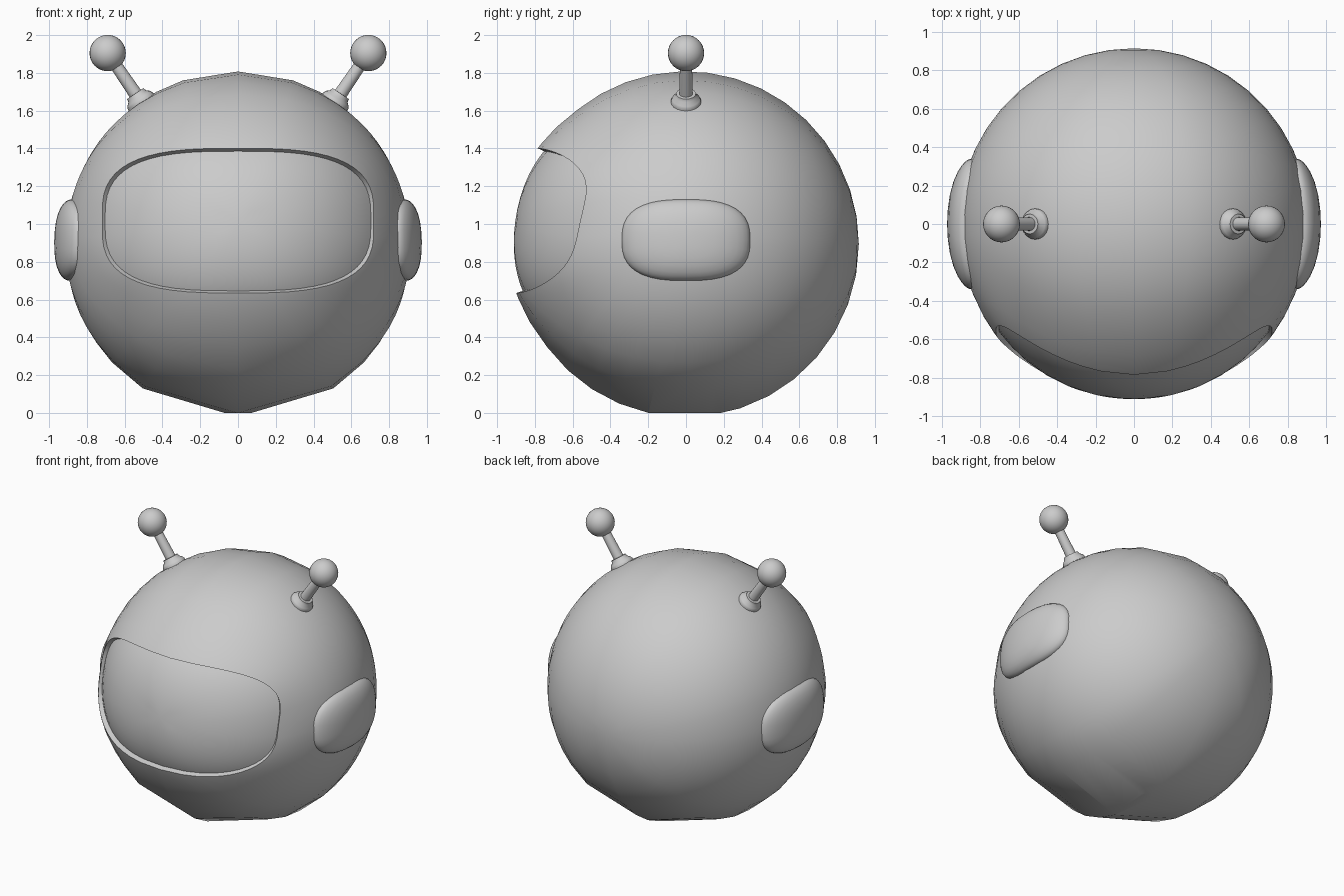
import bpy, bmesh, math
from mathutils import Vector, Matrix

if "Cube" in bpy.data.objects:
    bpy.data.objects.remove(bpy.data.objects["Cube"])

R = 0.915                      # helmet radius
C = Vector((0, 0, 0.893))      # helmet centre
N = 56                         # points round the visor opening

grey = bpy.data.materials.new("light grey")
grey.diffuse_color = (0.6, 0.6, 0.6, 1)
grey.use_nodes = True
grey.node_tree.nodes["Principled BSDF"].inputs["Base Color"].default_value = grey.diffuse_color


def finish(name, bm, angle=35):
    bmesh.ops.recalc_face_normals(bm, faces=bm.faces)
    me = bpy.data.meshes.new(name)
    bm.to_mesh(me)
    bm.free()
    ob = bpy.data.objects.new(name, me)
    bpy.context.collection.objects.link(ob)
    me.materials.append(grey)
    bpy.ops.object.select_all(action='DESELECT')
    ob.select_set(True)
    bpy.context.view_layer.objects.active = ob
    bpy.ops.object.shade_smooth_by_angle(angle=math.radians(angle))
    return ob


def loft(rings, tip=None):
    """Skin a list of closed rings, optionally ending in a point."""
    bm = bmesh.new()
    vs = [[bm.verts.new(p) for p in ring] for ring in rings]
    n = len(vs[0])
    for a, b in zip(vs, vs[1:]):
        for i in range(n):
            j = (i + 1) % n
            bm.faces.new((a[i], a[j], b[j], b[i]))
    if tip is not None:
        t = bm.verts.new(tip)
        for i in range(n):
            bm.faces.new((vs[-1][i], vs[-1][(i + 1) % n], t))
    return bm


def rounded(n, hw, hh, power):
    """Superellipse outline as (u, v) pairs."""
    out = []
    for i in range(n):
        a = 2 * math.pi * i / n
        c, s = math.cos(a), math.sin(a)
        out.append((hw * math.copysign(abs(c) ** (2 / power), c),
                    hh * math.copysign(abs(s) ** (2 / power), s)))
    return out


# Visor outline, seen from the front
outline = rounded(N, 0.715, 0.375, 3.0)
VZ = 1.015 - C.z


def front_ring(s, radius):
    pts = []
    for u, v in outline:
        x, z = u * s, VZ + v * s
        pts.append(C + Vector((x, -math.sqrt(radius ** 2 - x * x - z * z), z)))
    return pts


# Helmet shell: raised lip, then rings sweeping round to the back
rings = [front_ring(0.972, 0.885)]
rim = [(p - C).normalized() for p in front_ring(1.0, R)]
back = Vector((0, 1, 0))
steps = 16
for t in [0, 0.012] + [k / steps for k in range(1, steps)]:
    ring = []
    for d, (u, v) in zip(rim, outline):
        flare = 0.004 + 0.016 * abs(v) / 0.375
        ring.append(C + d.slerp(back, t) * (R + flare * max(0, 1 - t / 0.12)))
    rings.append(ring)
bm = loft(rings, C + back * R)

# Flat base
bmesh.ops.bisect_plane(bm, geom=bm.verts[:] + bm.edges[:] + bm.faces[:],
                       plane_co=(0, 0, 0), plane_no=(0, 0, -1), clear_outer=True)
base = [e for e in bm.edges if e.is_boundary and all(abs(v.co.z) < 1e-4 for v in e.verts)]
bmesh.ops.contextual_create(bm, geom=base)
finish("helmet_shell", bm)

# Visor glass, slightly sunk at its edge
scales = [0.99, 0.96, 0.9, 0.8, 0.66, 0.5, 0.34, 0.17]
glass = [front_ring(s, 0.898 + 0.014 * (1 - s ** 4)) for s in scales]
tip = C + Vector((0, -math.sqrt(0.912 ** 2 - VZ ** 2), VZ))
finish("visor", loft(glass, tip))

# Ear pads and antennae, one pair per side
for side, label in ((-1, "left"), (1, "right")):
    pad = rounded(40, 0.34, 0.215, 2.7)
    PZ = 0.915

    def pad_ring(s, lift):
        return [Vector((side * (math.sqrt(R * R - (u * s) ** 2 - (PZ + v * s - C.z) ** 2) + lift),
                        u * s, PZ + v * s)) for u, v in pad]

    dome = [pad_ring(0.99, -0.03)]
    for s in (1, 0.985, 0.95, 0.89, 0.8, 0.65, 0.45, 0.22):
        dome.append(pad_ring(s, 0.058 * math.sqrt(1 - s ** 4)))
    finish(label + "_ear_pad", loft(dome, Vector((side * (R + 0.058), 0, PZ))))

    # Antenna axis points straight out from the helmet centre
    ball = Vector((side * 0.69, 0, 1.905))
    axis = (ball - C).normalized()
    rot = Vector((0, 0, 1)).rotation_difference(axis).to_matrix()

    def turned(profile, n=20):
        return [[C + rot @ Vector((r * math.cos(2 * math.pi * i / n),
                                   r * math.sin(2 * math.pi * i / n), d))
                 for i in range(n)] for r, d in profile]

    collar = [(0.08, 0.87), (0.08, 0.918), (0.074, 0.932), (0.056, 0.948), (0.052, 0.965)]
    finish(label + "_antenna_collar", loft(turned(collar), C + axis * 0.967))
    finish(label + "_antenna_stem", loft(turned([(0.036, 0.93), (0.032, 1.16)])))

    bm = bmesh.new()
    bmesh.ops.create_uvsphere(bm, u_segments=28, v_segments=16, radius=0.096,
                              matrix=Matrix.Translation(ball))
    finish(label + "_antenna_ball", bm)
